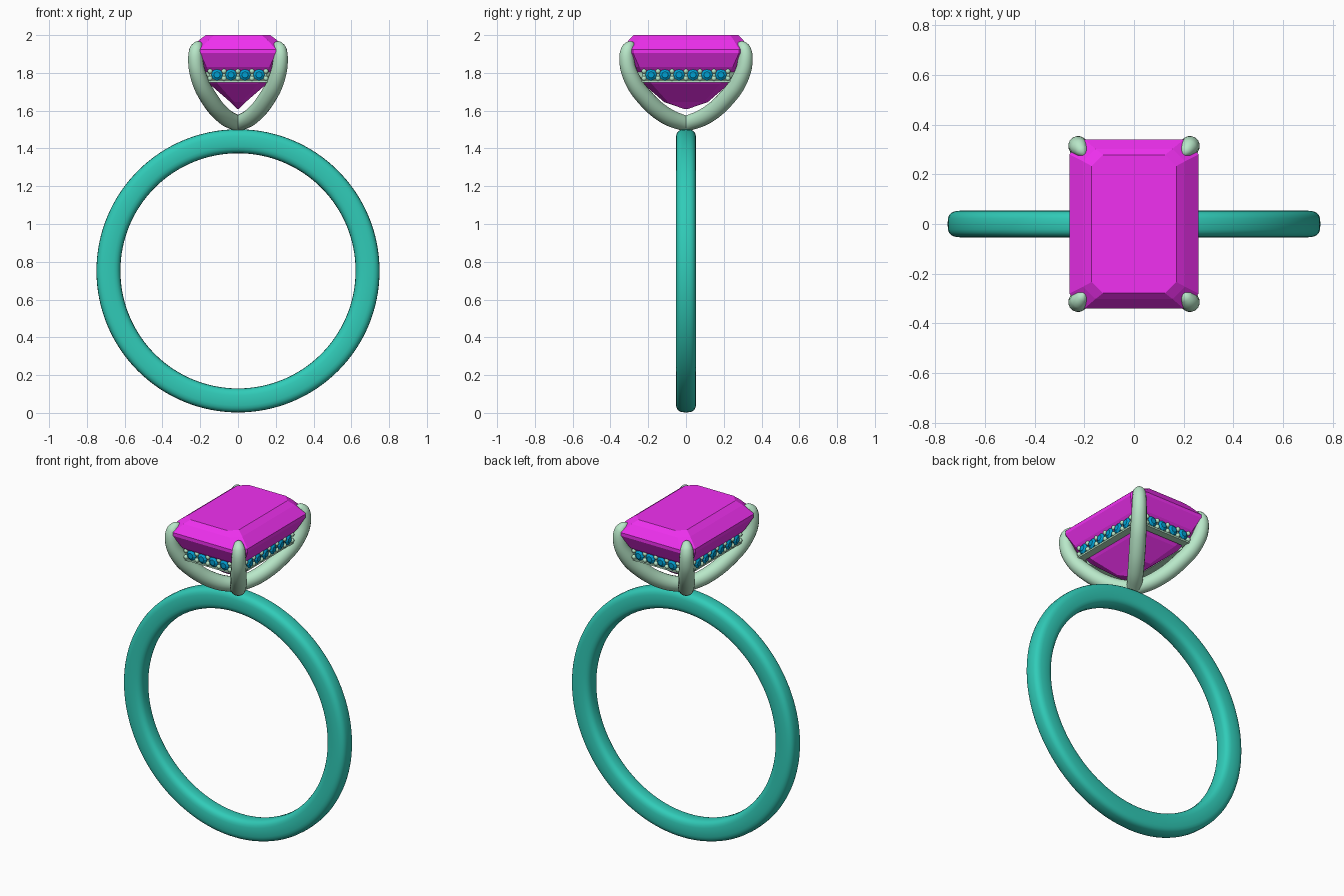
import bpy, bmesh, math
from mathutils import Vector, Matrix

if "Cube" in bpy.data.objects:
    bpy.data.objects.remove(bpy.data.objects["Cube"])


def material(name, rgb):
    m = bpy.data.materials.new(name)
    m.diffuse_color = (*rgb, 1)
    m.use_nodes = True
    m.node_tree.nodes["Principled BSDF"].inputs["Base Color"].default_value = m.diffuse_color
    return m


TEAL = material("band_teal", (0.03, 0.60, 0.48))
GREEN = material("setting_green", (0.48, 0.80, 0.58))
PINK = material("stone_magenta", (0.88, 0.03, 0.88))
BLUE = material("gem_blue", (0.0, 0.35, 0.65))


def finish(bm, name, mat, smooth=False):
    bmesh.ops.recalc_face_normals(bm, faces=bm.faces)
    me = bpy.data.meshes.new(name)
    bm.to_mesh(me)
    bm.free()
    ob = bpy.data.objects.new(name, me)
    bpy.context.collection.objects.link(ob)
    me.materials.append(mat)
    for p in me.polygons:
        p.use_smooth = smooth
    return ob


def loft(bm, rings, closed=False, caps=True):
    """Skin a list of equal-length point rings."""
    vs = [[bm.verts.new(p) for p in r] for r in rings]
    n = len(vs[0])
    for i in range(len(vs) if closed else len(vs) - 1):
        a, b = vs[i], vs[(i + 1) % len(vs)]
        for j in range(n):
            k = (j + 1) % n
            bm.faces.new((a[j], a[k], b[k], b[j]))
    if caps and not closed:
        bm.faces.new(vs[0])
        bm.faces.new(vs[-1])


def octagon(hx, hy, c, z):
    """Rectangle with cut corners."""
    q = [(hx, hy - c), (hx - c, hy)]
    pts = q + [(-x, y) for x, y in q[::-1]]
    pts += [(-x, -y) for x, y in pts]
    return [(x, y, z) for x, y in pts]


# Band: soft-cornered section swept round a circle
def spow(v, e):
    return math.copysign(abs(v) ** e, v)


bm = bmesh.new()
rings = []
for i in range(128):
    t = 2 * math.pi * i / 128
    ring = []
    for j in range(24):
        a = 2 * math.pi * j / 24
        r = 0.686 + 0.0635 * spow(math.cos(a), 0.65)
        ring.append((r * math.cos(t), 0.054 * spow(math.sin(a), 0.65), 0.752 + r * math.sin(t)))
    rings.append(ring)
loft(bm, rings, closed=True)
finish(bm, "band", TEAL, True)

# Centre stone: stepped emerald cut, culet to table
bm = bmesh.new()
loft(bm, [octagon(*s) for s in (
    (0.004, 0.012, 0.002, 1.61), (0.04, 0.115, 0.02, 1.645), (0.15, 0.225, 0.045, 1.74),
    (0.222, 0.302, 0.055, 1.83), (0.26, 0.34, 0.06, 1.905), (0.26, 0.34, 0.06, 1.925),
    (0.205, 0.302, 0.05, 1.975), (0.17, 0.278, 0.045, 2.0))])
finish(bm, "centre_stone", PINK)

# Claws: tapered tubes from the base to the stone corners (distance out, z, radius)
PATH = [(0.0, 1.53, 0.042), (0.13, 1.573, 0.045), (0.26, 1.663, 0.046), (0.352, 1.77, 0.044),
        (0.386, 1.87, 0.040), (0.378, 1.925, 0.036), (0.358, 1.946, 0.025), (0.335, 1.952, 0.006)]
for n, (sx, sy) in enumerate(((1, 1), (-1, 1), (-1, -1), (1, -1))):
    cu = bpy.data.curves.new("claw", 'CURVE')
    cu.dimensions = '3D'
    cu.bevel_depth = 1.0
    cu.bevel_resolution = 6
    cu.use_fill_caps = True
    sp = cu.splines.new('BEZIER')
    sp.resolution_u = 8
    sp.bezier_points.add(len(PATH) - 1)
    for bp, (s, z, r) in zip(sp.bezier_points, PATH):
        bp.co = (sx * s * 0.582, sy * s * 0.813, z)
        bp.radius = r
        bp.handle_left_type = bp.handle_right_type = 'AUTO'
    ob = bpy.data.objects.new(f"claw_{n + 1}", cu)
    bpy.context.collection.objects.link(ob)
    cu.materials.append(GREEN)
    bpy.ops.object.select_all(action='DESELECT')
    ob.select_set(True)
    bpy.context.view_layer.objects.active = ob
    bpy.ops.object.convert(target='MESH')
    bpy.ops.object.shade_smooth()

# Gallery rail: octagonal frame with a shallow channel between two lips
RX, RY, ZC = 0.21, 0.29, 1.79
bm = bmesh.new()
section = [(0, 0.04), (0, 0.03), (-0.012, 0.028), (-0.012, -0.028), (0, -0.03),
           (0, -0.04), (-0.045, -0.04), (-0.045, 0.04)]
loft(bm, [octagon(RX + d, RY + d, 0.055 + d * 0.58, ZC + h) for d, h in section], closed=True)
finish(bm, "gallery_rail", GREEN)

# Accent gems and holding beads along all four sides of the rail
gems, beads = bmesh.new(), bmesh.new()
for angle, dist, count in ((0, RX, 6), (90, RY, 4), (180, RX, 6), (270, RY, 4)):
    rot = Matrix.Rotation(math.radians(angle), 4, 'Z')
    step = 0.074
    for i in range(count):
        y = (i - (count - 1) / 2) * step
        rings = []
        for r, d in ((0.006, -0.022), (0.031, -0.004), (0.031, 0.0), (0.017, 0.01)):
            rings.append([rot @ Vector((dist + d, y + r * math.cos(k * math.pi / 4),
                                        ZC + r * math.sin(k * math.pi / 4))) for k in range(8)])
        loft(gems, rings)
    for i in range(count + 1):
        y = (i - count / 2) * step
        for dz in (-0.019, 0.019):
            bmesh.ops.create_uvsphere(beads, u_segments=10, v_segments=6, radius=0.0135,
                                      matrix=rot @ Matrix.Translation((dist - 0.002, y, ZC + dz)))
finish(gems, "accent_gems", BLUE)
finish(beads, "holding_beads", GREEN, True)
